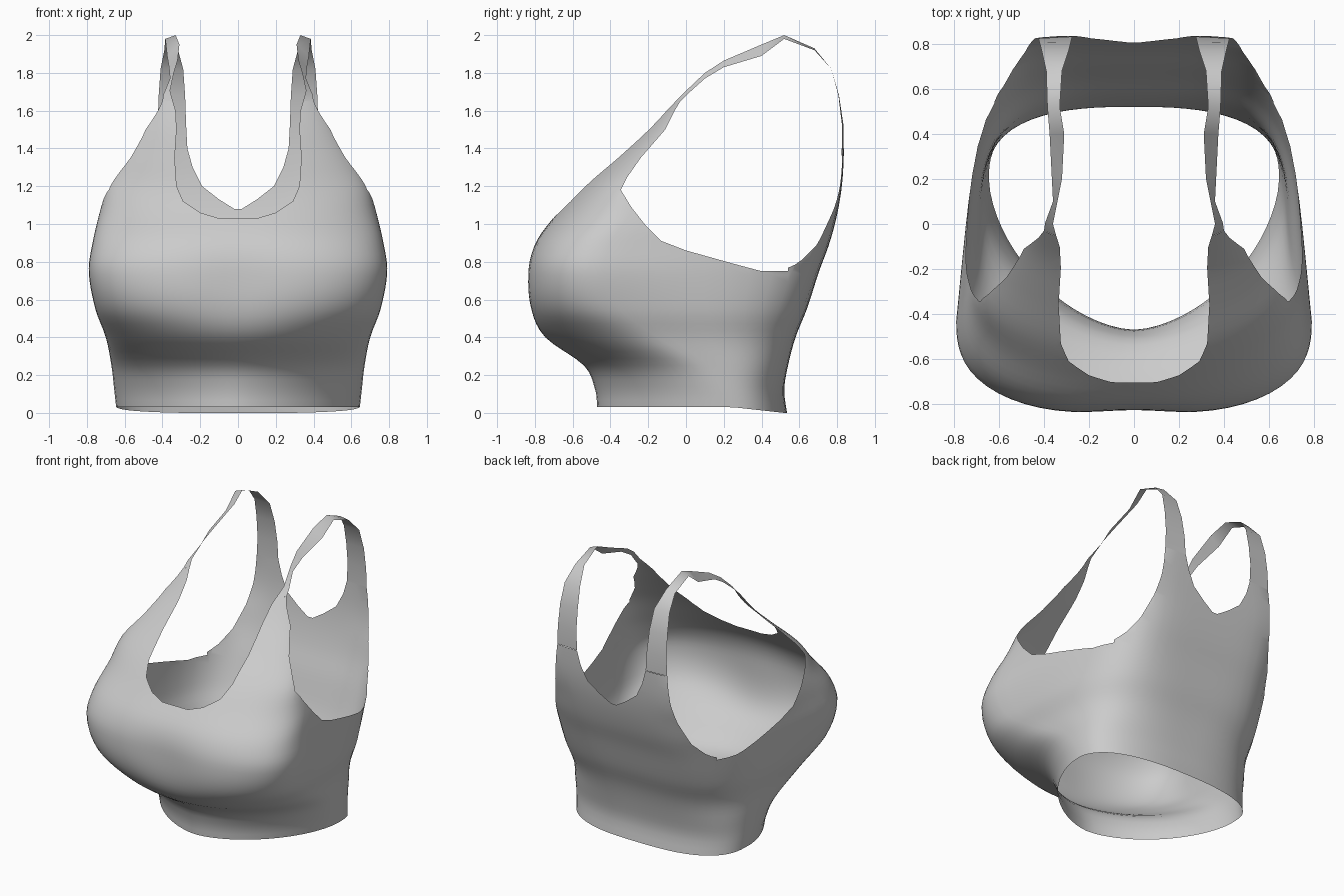
import bpy, bmesh, math
from mathutils import Vector

if "Cube" in bpy.data.objects:
    bpy.data.objects.remove(bpy.data.objects["Cube"])

# Body cross-sections: z, half width, front y, widest y, back y, front and back roundness
LEVELS = [
    (0.03, .645, -.47, .20, .535, 1.7, 2.6),
    (0.12, .655, -.48, .17, .52, 1.7, 2.7),
    (0.25, .67, -.54, .08, .54, 1.8, 3.0),
    (0.40, .70, -.75, -.15, .58, 2.1, 3.5),
    (0.55, .755, -.835, -.35, .64, 2.5, 4.2),
    (0.75, .79, -.85, -.43, .705, 2.6, 5.2),
    (0.90, .77, -.805, -.40, .76, 2.5, 5.5),
    (1.05, .735, -.69, -.30, .80, 2.3, 5.5),
    (1.20, .69, -.565, -.28, .825, 2, 7),
    (1.35, .61, -.40, -.15, .835, 2, 8),
    (1.50, .53, -.24, -.03, .835, 2, 8),
    (1.65, .44, -.10, .02, .815, 2, 8),
]
COLS, ROWS = 36, 44


def section(z):
    """Smooth (Hermite) interpolation of the section parameters at height z."""
    i = max(k for k in range(len(LEVELS) - 1) if LEVELS[k][0] <= z + 1e-9)
    a, b = LEVELS[i], LEVELS[i + 1]
    p, q = LEVELS[max(i - 1, 0)], LEVELS[min(i + 2, len(LEVELS) - 1)]
    h = b[0] - a[0]
    t = (z - a[0]) / h
    out = []
    for k in range(1, 7):
        ma = (b[k] - p[k]) / (b[0] - p[0]) * h
        mb = (q[k] - a[k]) / (q[0] - a[0]) * h
        out.append((2*t**3 - 3*t*t + 1) * a[k] + (t**3 - 2*t*t + t) * ma
                   + (3*t*t - 2*t**3) * b[k] + (t**3 - t*t) * mb)
    return out


def body_point(ang, z):
    w, yf, yc, yb, nf, nb = section(z)
    c, s = max(math.cos(ang), 0), math.sin(ang)
    n, d = (nf, yc - yf) if s < 0 else (nb, yb - yc)
    r = (c**n + abs(s)**n) ** (-1 / n)
    x, y = w * c * r, yc + d * s * r
    if s < 0:  # shallow dip between the cups
        y += .026 * math.exp(-(x / .24)**2 - ((z - .68) / .22)**2)
    else:      # sides taper towards the back
        x *= 1 - .125 * (y - yc) * math.exp(-((z - .78) / .3)**2)
    hem = max(0, 1 - (z - .03) / .1)  # hem drops slightly at the back
    z -= .03 * hem * max(0, min(1, (y - .25) / .27))
    return Vector((x if c > 1e-6 else 0, y, z))


def inside(p, poly):
    hit = False
    for (ax, ay), (bx, by) in zip(poly, poly[1:] + poly[:1]):
        if (ay > p[1]) != (by > p[1]) and p[0] < (bx - ax) * (p[1] - ay) / (by - ay) + ax:
            hit = not hit
    return hit


def trim(bm, poly, axis, keep):
    """Cut a projected polygon (axis 0: y,z / axis 1: x,z) out of the faces chosen by keep."""
    u = 1 - axis
    for a, b in zip(poly, poly[1:] + poly[:1]):
        near = []
        for f in bm.faces:
            us, zs = [v.co[u] for v in f.verts], [v.co.z for v in f.verts]
            if (keep(f.calc_center_median()) and max(us) >= min(a[0], b[0]) - .01
                    and min(us) <= max(a[0], b[0]) + .01
                    and max(zs) >= min(a[1], b[1]) - .01 and min(zs) <= max(a[1], b[1]) + .01):
                near.append(f)
        if not near:
            continue
        co, no = Vector((0, 0, a[1])), Vector((0, 0, b[0] - a[0]))
        co[u], no[u] = a[0], -(b[1] - a[1])
        geom = set(near) | {e for f in near for e in f.edges} | {v for f in near for v in f.verts}
        bmesh.ops.bisect_plane(bm, geom=list(geom), dist=1e-5, plane_co=co, plane_no=no.normalized())
    dead = []
    for f in bm.faces:
        c = f.calc_center_median()
        if keep(c) and inside((c[u], c.z), poly):
            dead.append(f)
    bmesh.ops.delete(bm, geom=dead, context='FACES')


def finish(bm, name):
    me = bpy.data.meshes.new(name)
    bm.to_mesh(me)
    bm.free()
    for p in me.polygons:
        p.use_smooth = True
    ob = bpy.data.objects.new(name, me)
    bpy.context.collection.objects.link(ob)
    mod = ob.modifiers.new("mirror", 'MIRROR')
    mod.use_clip = True
    mod.merge_threshold = .001
    return ob


# Body: half shell, later mirrored
bm = bmesh.new()
grid = []
for j in range(ROWS + 1):
    z = .03 + 1.62 * j / ROWS
    grid.append([bm.verts.new(body_point(math.pi * (i / COLS - .5), z)) for i in range(COLS + 1)])
for lo, hi in zip(grid, grid[1:]):
    for i in range(COLS):
        bm.faces.new((lo[i], lo[i + 1], hi[i + 1], hi[i]))

# Armhole, side view (y, z)
armhole = [(.54, 2), (.54, .75), (.4, .75), (.25, .79), (0, .86), (-.13, .91), (-.22, 1.0),
           (-.29, 1.09), (-.345, 1.18), (-.31, 1.25), (-.24, 1.35), (-.11, 1.5), (-.06, 1.6),
           (-.03, 1.65), (-.02, 2)]
trim(bm, armhole, 0, lambda c: True)
# Armhole edge on the back panel, front view (x, z)
back_edge = [(1, .75), (.64, .75), (.58, .81), (.53, .9), (.48, 1.05), (.45, 1.2),
             (.43, 1.4), (.42, 1.65), (.42, 2), (1, 2)]
trim(bm, back_edge, 1, lambda c: c.y > .45)
# Front and back necklines (x, z); the back panel stops where the strap starts
front_neck = [(-.1, 1.03), (.1, 1.03), (.2, 1.06), (.29, 1.12), (.325, 1.2), (.335, 1.35),
              (.325, 1.5), (.33, 1.6), (.345, 1.65), (.345, 2), (-.1, 2)]
trim(bm, front_neck, 1, lambda c: c.y < .2)
back_neck = [(-.1, 1.08), (.02, 1.08), (.1, 1.13), (.19, 1.2), (.24, 1.3), (.268, 1.4),
             (1, 1.4), (1, 2), (-.1, 2)]
trim(bm, back_neck, 1, lambda c: c.y > .2)
finish(bm, "top_body")

# Shoulder strap: ribbon given by inner and outer edge points
STRAP = [((.345, -.055, 1.65), (.40, -.03, 1.65)),
         ((.36, 0, 1.705), (.395, .005, 1.685)),
         ((.34, .1, 1.80), (.36, .1, 1.77)),
         ((.32, .2, 1.865), (.365, .2, 1.83)),
         ((.31, .4, 1.95), (.375, .4, 1.89)),
         ((.33, .52, 2.0), (.385, .52, 1.98)),
         ((.32, .68, 1.93), (.39, .68, 1.92)),
         ((.29, .77, 1.82), (.41, .77, 1.82)),
         ((.28, .81, 1.68), (.42, .807, 1.68)),
         ((.275, .833, 1.53), (.425, .825, 1.53)),
         ((.268, .834, 1.40), (.43, .825, 1.40))]
bm = bmesh.new()
pairs = [(bm.verts.new(a), bm.verts.new(b)) for a, b in STRAP]
for (a, b), (c, d) in zip(pairs, pairs[1:]):
    bm.faces.new((a, b, d, c))
finish(bm, "shoulder_straps")
